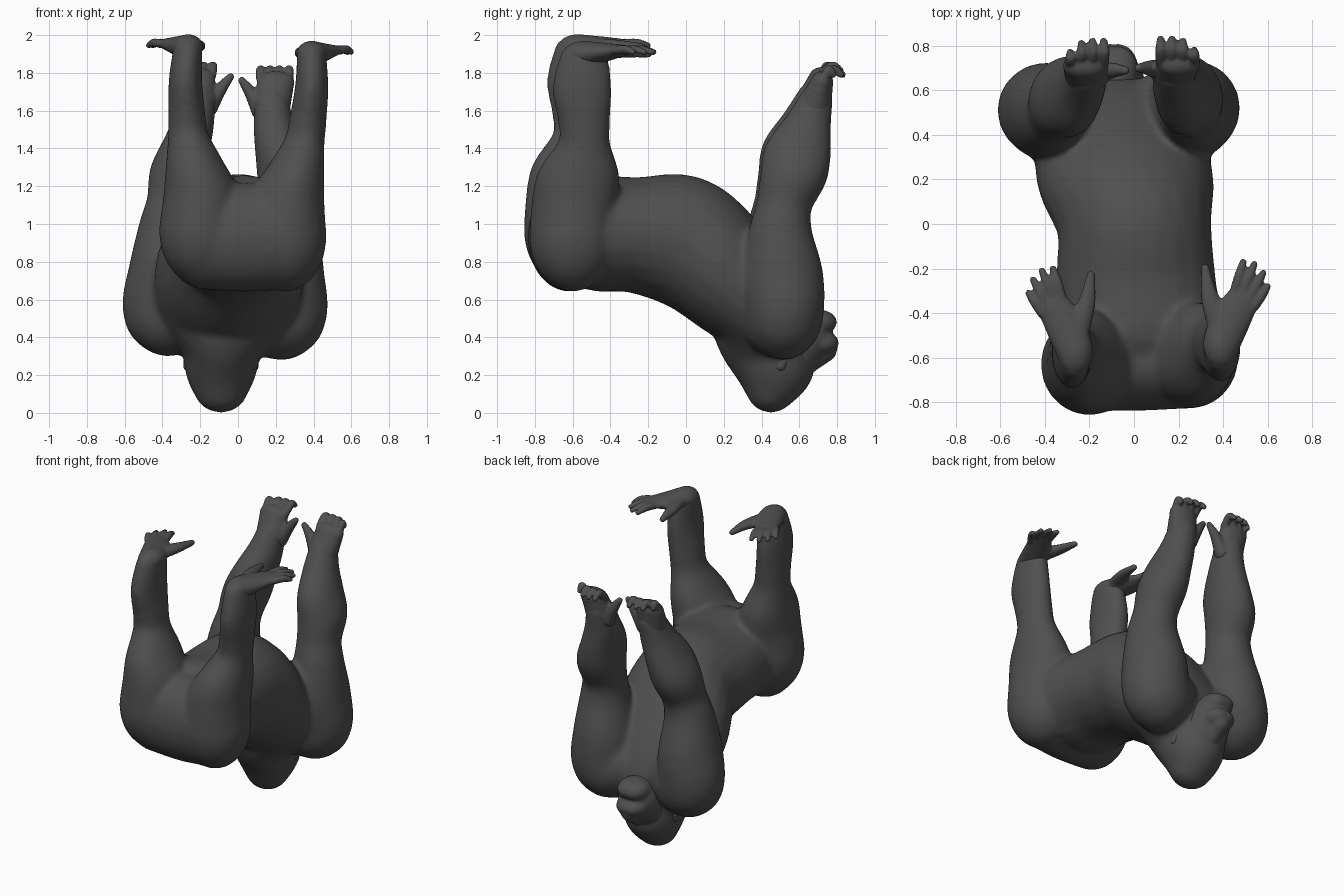
import bpy
import bmesh
from mathutils import Vector

CM = 0.01  # all section values are in hundredths of a unit

old_cube = bpy.data.objects.get("Cube")
if old_cube:
    bpy.data.objects.remove(old_cube, do_unlink=True)

fur = bpy.data.materials.new("charcoal_fur")
fur.use_nodes = True
colour = (0.08, 0.08, 0.08, 1)
fur.diffuse_color = colour
shader = next(n for n in fur.node_tree.nodes if n.type == 'BSDF_PRINCIPLED')
shader.inputs["Base Color"].default_value = colour
shader.inputs["Roughness"].default_value = 0.8

# One unit ball, reused for every blob of flesh
ball = bmesh.new()
bmesh.ops.create_icosphere(ball, subdivisions=3, radius=1)
ball_points = [tuple(v.co) for v in ball.verts]
ball_faces = [[v.index for v in f.verts] for f in ball.faces]
ball.free()


def full(section):
    """Expand (x, y, z, r) to (x, y, z, rx, ry, rz)."""
    section = tuple(section)
    return Vector(section if len(section) == 6 else section + (section[3],) * 2) * CM


def blobs(sections, steps=5):
    """Ellipsoids swept along a smooth curve through the given sections."""
    s = [full(section) for section in sections]
    s = [s[0]] + s + [s[-1]]
    for before, a, b, after in zip(s, s[1:], s[2:], s[3:]):
        enter, leave = (b - before) / 2, (after - a) / 2
        for i in range(steps):
            t = i / steps
            ease = t * t * (3 - 2 * t)
            bend = enter * (t * (1 - t) ** 2) - leave * (t * t * (1 - t))
            yield a + (b - a) * ease + bend
    yield s[-1]


def mirrored(chains, axis, lean, base, shift):
    """Opposite limb, with a slight lean and shift so that the pose is not symmetric."""
    result = []
    for chain in chains:
        side = []
        for x, y, z, *radii in chain:
            offset = lean * max(0, z - base)
            side.append((2 * axis - x + offset, y + shift[0], z + shift[1], *radii))
        result.append(side)
    return result


def sculpt(name, chains, voxel, smoothing):
    """Fuse chains of ellipsoids into one smooth skin."""
    points, faces = [], []
    for chain in chains:
        for x, y, z, rx, ry, rz in blobs(chain):
            start = len(points)
            points += [(x + rx * u, y + ry * v, z + rz * w) for u, v, w in ball_points]
            faces += [[start + i for i in face] for face in ball_faces]
    mesh = bpy.data.meshes.new(name)
    mesh.from_pydata(points, [], faces)
    mesh.materials.append(fur)
    obj = bpy.data.objects.new(name, mesh)
    bpy.context.collection.objects.link(obj)
    remesh = obj.modifiers.new("fuse", 'REMESH')
    remesh.mode = 'VOXEL'
    remesh.voxel_size = voxel
    remesh.use_smooth_shade = True
    smooth = obj.modifiers.new("soften", 'SMOOTH')
    smooth.factor = 0.5
    smooth.iterations = smoothing


def digits(roots, tips, radius, bulge):
    """Fingers or toes: one bent chain from each root to each tip."""
    chains = []
    for root, tip in zip(roots, tips):
        middle = Vector(root).lerp(Vector(tip), 0.55) + Vector((0, 0, bulge))
        chains.append([(*root, radius), (*middle, radius), (*tip, radius * 0.7)])
    return chains


# Torso, from the pelvis down to the crown of the head
spine = [
    (3, -45, 95, 37, 28, 31),
    (1, -25, 94, 36, 28, 31),
    (0, 0, 90, 35, 28, 36),
    (-4, 20, 76, 40, 25, 36),
    (-6, 36, 57, 37, 26, 26),
    (-8, 42, 40, 23, 26, 22),
    (-9, 47, 23, 19, 21, 16),
    (-9, 45, 12, 14, 13, 12),
]
rump = [(-17, -62, 93, 23, 22, 28), (4, -62, 93, 23, 22, 29), (24, -60, 93, 23, 23, 28)]

# Left leg and foot
leg = [
    (25, -60, 93, 22, 23, 29),
    (26, -59, 110, 20, 23, 20),
    (30, -57, 125, 16, 22, 13),
    (35, -54, 142, 11, 14, 10),
    (37, -54, 155, 10, 14, 10),
    (39, -55, 172, 9, 16, 10),
    (39, -54, 188, 8, 13, 9),
]
sole = [(39, -54, 190, 8, 11, 7), (43, -44, 191, 9, 9, 5), (48, -35, 192, 8, 7, 3)]
big_toe = [(39, -46, 191, 6, 7, 4), (34, -33, 191, 4, 5, 3), (32, -20, 190, 2)]
toe_roots = [(45 + 3 * i, -31 - 2 * i, 192) for i in range(4)]
toe_tips = [(49, -17, 191), (54, -18, 191), (58, -22, 191), (60, -28, 191)]
foot = [sole, big_toe] + digits(toe_roots, toe_tips, 2.3, 1)

# Left arm and hand
arm = [
    (14, 48, 52, 20, 21, 21),
    (25, 52, 53, 22, 21, 24),
    (26, 51, 72, 20, 22, 20),
    (27, 50, 95, 16, 17, 15),
    (26, 52, 110, 14, 15, 12),
    (25, 57, 125, 15, 18, 12),
    (22, 59, 138, 13, 18, 12),
    (19, 64, 152, 11, 13, 10),
    (18, 69, 166, 9, 9, 8),
]
palm = [(18, 68, 163, 10, 9, 8), (20, 72, 175, 10, 6, 6)]
thumb = [(12, 69, 160, 5), (7, 70, 169, 3.5), (2, 70, 176, 2)]
finger_roots = [(12 + 5 * i, 73, 177) for i in range(4)]
finger_tips = [(12, 83, 179), (17, 83, 179), (22, 82, 179), (27, 78, 179)]
hand = [palm, thumb] + digits(finger_roots, finger_tips, 2.5, 3.5)

# Opposite limbs
leg_pose = dict(axis=2.5, lean=0.08, base=95, shift=(-3, 3.5))
arm_pose = dict(axis=-7, lean=0.1, base=55, shift=(-1, 2))
right_leg, = mirrored([leg], **leg_pose)
right_arm, = mirrored([arm], **arm_pose)

sculpt("body", [spine, rump, leg, right_leg, arm, right_arm], 0.015, 16)
sculpt("left_foot", foot, 0.008, 4)
sculpt("right_foot", mirrored(foot, **leg_pose), 0.008, 4)
sculpt("left_hand", hand, 0.008, 4)
sculpt("right_hand", mirrored(hand, **arm_pose), 0.008, 4)

# Face: muzzle, lips, nose and brow on the head
face = [
    [(-9, 52, 29, 17), (-9, 63, 40, 14, 14, 15)],
    [(-11, 69, 48, 9, 11, 7), (-7, 69, 48, 9, 11, 7)],
    [(-11, 70, 37, 9, 11, 7), (-7, 70, 37, 9, 11, 7)],
    [(-9, 64, 25, 5), (-9, 74, 33, 6)],
    [(-16, 56, 20, 7), (-9, 58, 19, 8), (-2, 56, 20, 7)],
]
sculpt("face", face, 0.01, 14)
for side, name in ((-1, "right_ear"), (1, "left_ear")):
    x = -9 + side * 18
    sculpt(name, [[(x, 50, 25, 2, 3, 3), (x, 51, 28, 2, 3, 3)]], 0.008, 4)
